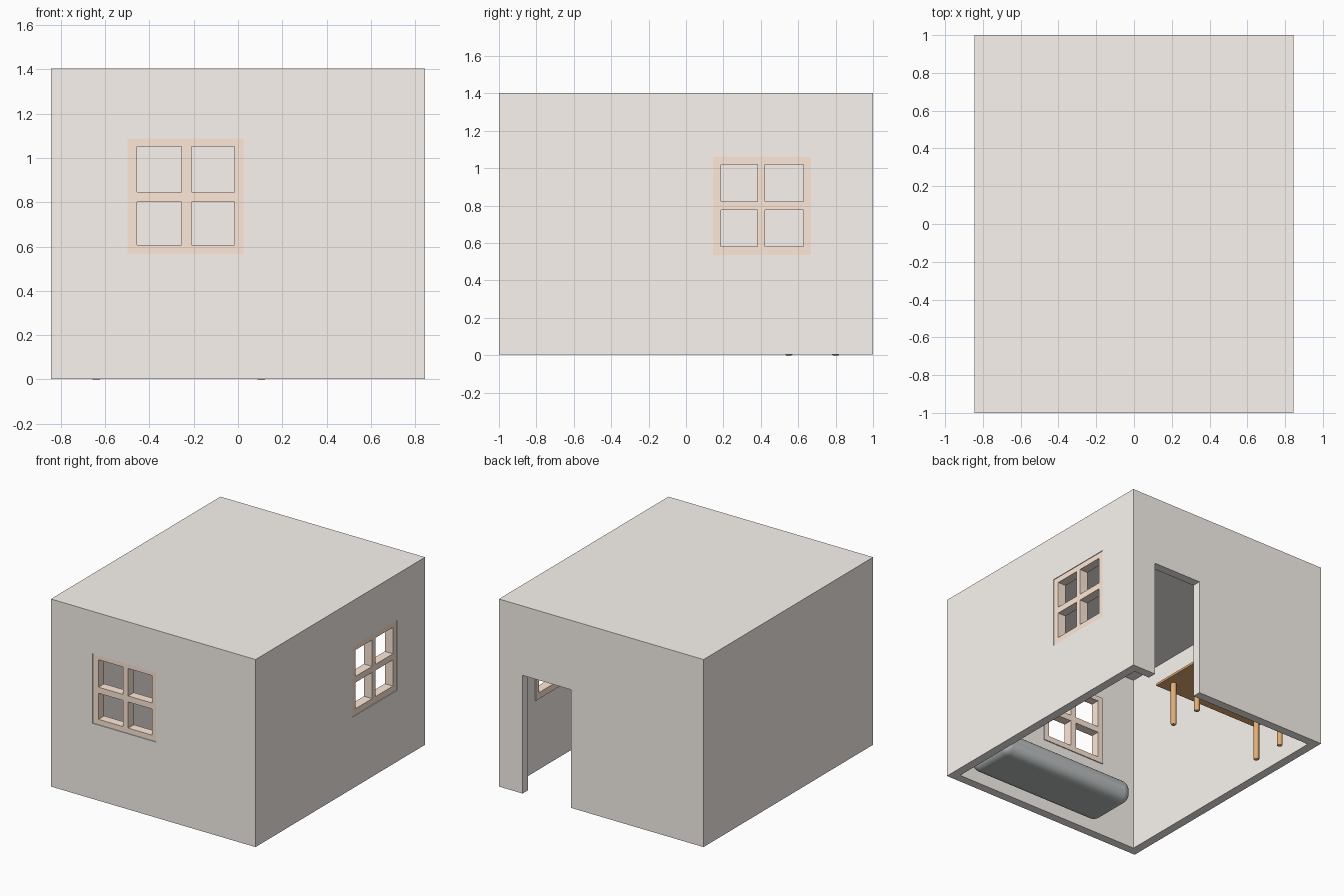
import bpy, bmesh
from mathutils import Matrix

if "Cube" in bpy.data.objects:
    bpy.data.objects.remove(bpy.data.objects["Cube"])

T = 0.065                       # wall thickness
HX, HY, H = 0.845, 1.0, 1.403   # half width, half depth, height


def material(name, rgb):
    m = bpy.data.materials.new(name)
    m.diffuse_color = (*rgb, 1)
    m.use_nodes = True
    m.node_tree.nodes["Principled BSDF"].inputs["Base Color"].default_value = m.diffuse_color
    return m


def finish(bm, name, mat=None):
    bmesh.ops.recalc_face_normals(bm, faces=bm.faces[:])
    me = bpy.data.meshes.new(name)
    bm.to_mesh(me)
    bm.free()
    ob = bpy.data.objects.new(name, me)
    bpy.context.collection.objects.link(ob)
    if mat:
        me.materials.append(mat)
    return ob


def box(name, lo, hi, mat=None):
    bm = bmesh.new()
    bmesh.ops.create_cube(bm, size=1)
    for v in bm.verts:
        v.co = [(a + b) / 2 + c * (b - a) for a, b, c in zip(lo, hi, v.co)]
    return finish(bm, name, mat)


def round_edges(ob, width, segments):
    mod = ob.modifiers.new("round", 'BEVEL')
    mod.width, mod.segments = width, segments
    mod.limit_method = 'ANGLE'


def smooth(ob, angle=0.6):
    bpy.ops.object.select_all(action='DESELECT')
    ob.select_set(True)
    bpy.context.view_layer.objects.active = ob
    bpy.ops.object.shade_smooth_by_angle(angle=angle)


def carve(ob, lo, hi):
    cutter = box("cutter", lo, hi, ob.data.materials[0])
    cutter.hide_render = True
    mod = ob.modifiers.new("cut", 'BOOLEAN')
    mod.operation, mod.solver, mod.object = 'DIFFERENCE', 'EXACT', cutter
    bpy.context.view_layer.objects.active = ob
    bpy.ops.object.modifier_apply(modifier=mod.name)
    bpy.data.objects.remove(cutter)


def window(name, us, zs, place, depth, mat):
    """Four-pane frame: a 5x5 grid of cells without the panes, given depth."""
    bm = bmesh.new()
    grid = [[bm.verts.new((u, 0, z)) for z in zs] for u in us]
    for i in range(5):
        for j in range(5):
            if not (i % 2 and j % 2):
                bm.faces.new((grid[i][j], grid[i + 1][j],
                              grid[i + 1][j + 1], grid[i][j + 1]))
    ext = bmesh.ops.extrude_face_region(bm, geom=bm.faces[:], use_keep_orig=True)
    for v in ext["geom"]:
        if isinstance(v, bmesh.types.BMVert):
            v.co.y += depth
    bmesh.ops.transform(bm, matrix=place, verts=bm.verts[:])
    return finish(bm, name, mat)


wall_paint = material("wall_paint", (0.96, 0.915, 0.865))
frame_mat = material("frame_paint", (1.0, 0.82, 0.69))
wood = material("wood", (0.77, 0.42, 0.18))
fabric = material("grey_fabric", (0.50, 0.53, 0.53))

# Room shell with open underside, doorway and two window openings
fx, fz = [-0.5, -0.455, -0.255, -0.21, -0.015, 0.025], [0.567, 0.607, 0.802, 0.847, 1.052, 1.087]
ry, rz = [0.145, 0.188, 0.382, 0.422, 0.627, 0.667], [0.535, 0.582, 0.777, 0.823, 1.02, 1.06]
room = box("room_shell", (-HX, -HY, 0.003), (HX, HY, H), wall_paint)
carve(room, (-HX + T, -HY + T, -0.3), (HX - T, HY - T, H - T))
carve(room, (0.25, 0.8, -0.3), (0.65, 1.2, 0.885))
carve(room, (fx[0], -1.2, fz[0]), (fx[-1], -0.8, fz[-1]))
carve(room, (0.7, ry[0], rz[0]), (1.0, ry[-1], rz[-1]))

# Window frames, set slightly back from the outer wall
window("front_window", fx, fz, Matrix.Translation((0, -HY + 0.005, 0)), 0.067, frame_mat)
turn = Matrix.Translation((HX - 0.005, 0, 0)) @ Matrix.Rotation(1.5707963, 4, 'Z')
window("right_window", ry, rz, turn, 0.067, frame_mat)

# Low table
top = box("table_top", (-0.72, 0.45, 0.326), (0.18, 0.90, 0.345), wood)
round_edges(top, 0.004, 2)
for x in (-0.64, 0.105):
    for y in (0.55, 0.80):
        bm = bmesh.new()
        bmesh.ops.create_cone(bm, cap_ends=True, segments=20, radius1=0.02,
                              radius2=0.02, depth=0.33,
                              matrix=Matrix.Translation((x, y, 0.165)))
        leg = finish(bm, "table_leg", wood)
        round_edges(leg, 0.006, 3)
        smooth(leg)

# Long rounded cushion below the front window
cushion = box("floor_cushion", (-0.40, -0.895, 0.03), (0.74, -0.49, 0.20), fabric)
round_edges(cushion, 0.07, 8)
smooth(cushion)
